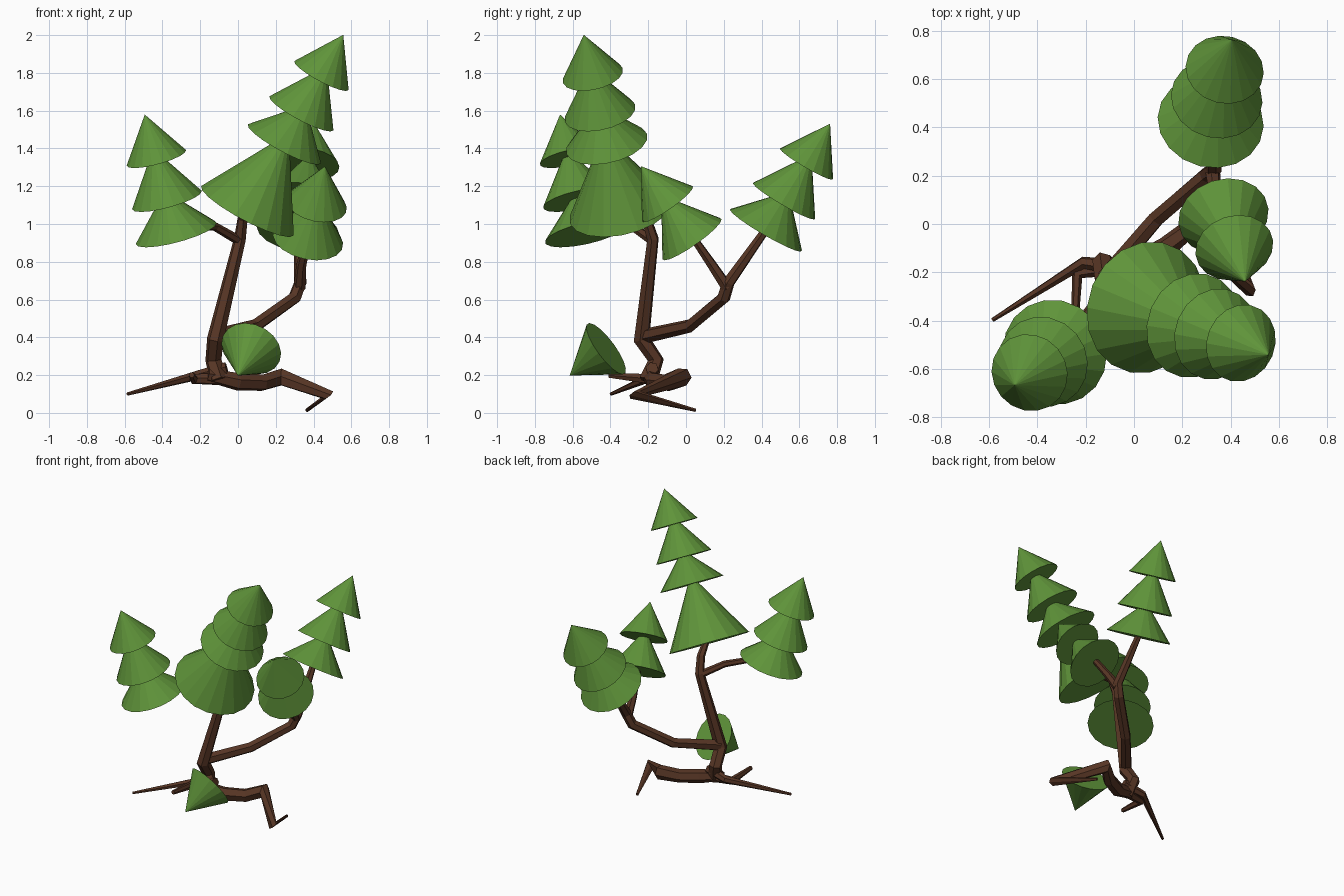
import bpy, bmesh, math
from mathutils import Vector

cube = bpy.data.objects.get("Cube")
if cube:
    bpy.data.objects.remove(cube, do_unlink=True)


def material(name, color):
    m = bpy.data.materials.new(name)
    m.use_nodes = True
    m.diffuse_color = (*color, 1)
    m.node_tree.nodes["Principled BSDF"].inputs["Base Color"].default_value = (*color, 1)
    return m


GREEN = material("needle_green", (0.115, 0.296, 0.042))
BROWN = material("bark_brown", (0.095, 0.036, 0.018))


def finish(bm, name, mat):
    bmesh.ops.recalc_face_normals(bm, faces=bm.faces)
    mesh = bpy.data.meshes.new(name)
    bm.to_mesh(mesh)
    bm.free()
    mesh.materials.append(mat)
    bpy.context.collection.objects.link(bpy.data.objects.new(name, mesh))


def foliage(name, centre, axis, length, radius, sides=18):
    """Flat-based cone standing on centre and pointing along axis."""
    axis = Vector(axis).normalized()
    bm = bmesh.new()
    bmesh.ops.create_cone(bm, cap_ends=True, segments=sides, radius1=radius,
                          radius2=0, depth=length)
    turn = axis.to_track_quat('Z', 'Y')
    for v in bm.verts:
        v.co = Vector(centre) + turn @ (v.co + Vector((0, 0, length / 2)))
    finish(bm, name, GREEN)


def limb(name, points, radii, sides=6):
    """Tapered faceted tube along a bent path."""
    pts = [Vector(p) for p in points]
    dirs = [(b - a).normalized() for a, b in zip(pts, pts[1:])]
    tangents = [dirs[0]] + [(a + b).normalized() for a, b in zip(dirs, dirs[1:])] + [dirs[-1]]
    u = tangents[0].orthogonal().normalized()
    bm = bmesh.new()
    rings = []
    for p, t, r in zip(pts, tangents, radii):
        u = (u - t * u.dot(t)).normalized()
        w = t.cross(u)
        rings.append([bm.verts.new(p + r * (math.cos(a) * u + math.sin(a) * w))
                      for a in (2 * math.pi * i / sides for i in range(sides))])
    for lo, hi in zip(rings, rings[1:]):
        for i in range(sides):
            j = (i + 1) % sides
            bm.faces.new((lo[i], lo[j], hi[j], hi[i]))
    bm.faces.new(rings[0])
    bm.faces.new(rings[-1])
    finish(bm, name, BROWN)


# Foliage tiers: lean of each crown, then centre, length and radius per tier
crowns = {
    "main_crown": ((0.115, -0.048, 0.215), [
        ((0.05, -0.345, 1.07), 0.475, 0.278), ((0.246, -0.42, 1.424), 0.24, 0.22),
        ((0.336, -0.455, 1.586), 0.29, 0.192), ((0.442, -0.493, 1.786), 0.249, 0.163)]),
    "right_crown": ((-0.062, -0.052, 0.23), [
        ((-0.327, -0.53, 0.95), 0.24, 0.222), ((-0.376, -0.57, 1.127), 0.29, 0.191),
        ((-0.432, -0.615, 1.35), 0.243, 0.163)]),
    "back_crown": ((0.03, 0.124, 0.212), [
        ((0.317, 0.423, 0.967), 0.24, 0.221), ((0.342, 0.519, 1.122), 0.29, 0.191),
        ((0.375, 0.638, 1.318), 0.249, 0.163)]),
    "left_crown": ((0.045, -0.14, 0.2), [
        ((0.37, 0.032, 0.92), 0.29, 0.19), ((0.415, -0.098, 1.106), 0.248, 0.164)]),
    "fallen_crown": ((-0.07, -0.19, -0.14), [
        ((0.07, -0.423, 0.34), 0.25, 0.165)]),
}
for crown, (lean, tiers) in crowns.items():
    for n, (centre, length, radius) in enumerate(tiers):
        foliage(f"{crown}_tier_{n + 1}", centre, lean, length, radius)

# Trunk and branches
limb("trunk",
     [(-0.1, -0.2, 0.17), (-0.13, -0.16, 0.28), (-0.12, -0.235, 0.39),
      (0.01, -0.175, 0.92), (0.025, -0.21, 1.03), (0.06, -0.345, 1.12)],
     [0.05, 0.044, 0.045, 0.032, 0.028, 0.02])
limb("right_branch",
     [(0.01, -0.175, 0.91), (-0.12, -0.28, 0.985), (-0.3, -0.5, 1.0)],
     [0.026, 0.023, 0.018])
limb("back_branch",
     [(-0.12, -0.225, 0.405), (0.09, 0.02, 0.46), (0.3, 0.2, 0.61),
      (0.33, 0.225, 0.69), (0.318, 0.43, 0.98)],
     [0.04, 0.036, 0.036, 0.034, 0.022])
limb("left_branch",
     [(0.325, 0.22, 0.66), (0.335, 0.14, 0.78), (0.37, 0.03, 0.94)],
     [0.032, 0.027, 0.02])

# Roots
limb("left_root",
     [(-0.16, -0.2, 0.2), (0.0, -0.17, 0.165), (0.13, -0.1, 0.16),
      (0.23, -0.02, 0.19), (0.475, -0.27, 0.095), (0.365, 0.05, 0.014)],
     [0.035, 0.048, 0.046, 0.05, 0.034, 0.01])
limb("right_root",
     [(-0.06, -0.18, 0.235), (-0.21, -0.16, 0.2), (-0.585, -0.397, 0.1)],
     [0.035, 0.026, 0.009])
limb("front_root",
     [(-0.08, -0.18, 0.18), (-0.235, -0.205, 0.18), (-0.245, -0.41, 0.2)],
     [0.035, 0.028, 0.015])
